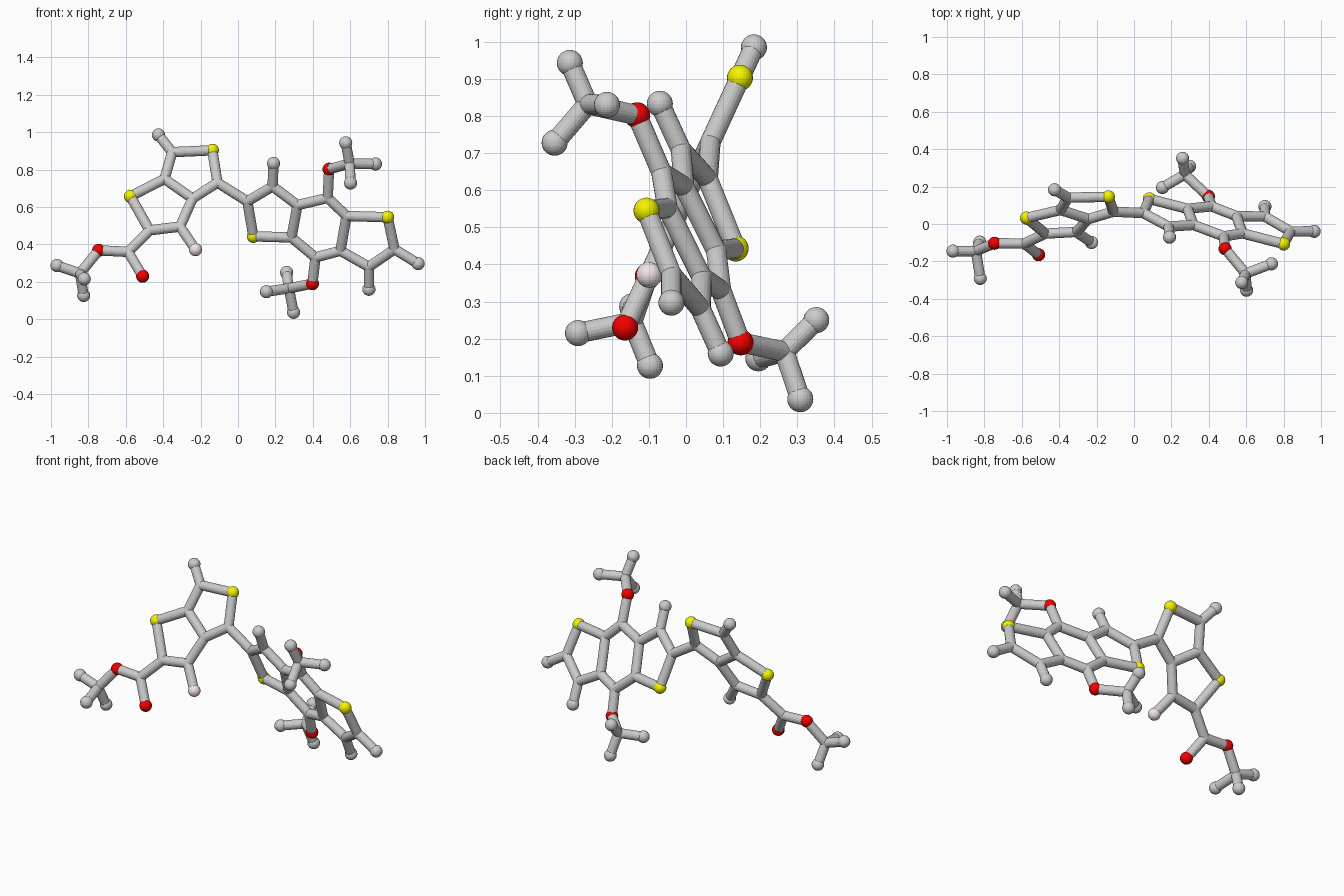
import bpy, bmesh
from mathutils import Vector

if "Cube" in bpy.data.objects:
    bpy.data.objects.remove(bpy.data.objects["Cube"])

BALL, BOND = 0.035, 0.0275


def left_plane(x, z):    # tilted plane of the left double ring
    return Vector((x, 0.46 * z - 0.27, z))


def right_plane(x, z):   # tilted plane of the right triple ring
    return Vector((x, 0.355 - 0.271 * x - 0.449 * z, z))


def material(name, col):
    m = bpy.data.materials.new(name)
    m.diffuse_color = col
    m.use_nodes = True
    m.node_tree.nodes["Principled BSDF"].inputs["Base Color"].default_value = m.diffuse_color
    return m


MATS = {'S': material("yellow", (0.9, 0.9, 0.0, 1)),
        'O': material("red", (0.9, 0.0, 0.0, 1)),
        'F': material("pale_pink", (0.9, 0.78, 0.8, 1))}

L, R, V = left_plane, right_plane, lambda *p: Vector(p)

# Atoms: name -> position; first letter is the kind (C joint, H end, S, O, F)
atoms = {
    # left double ring
    'H1': L(-.425, .985), 'C2': L(-.352, .893), 'S3': L(-.137, .903),
    'C4': L(-.11, .73), 'C5': L(-.243, .645), 'C6': L(-.393, .75),
    'S7': L(-.575, .657), 'C8': L(-.473, .475), 'C9': L(-.31, .495),
    'F10': L(-.227, .372),
    # ester arm
    'C11': L(-.588, .36), 'O12': L(-.51, .23), 'O13': V(-.745, -.103, .368),
    'C14': V(-.845, -.145, .245), 'H15': V(-.968, -.145, .287),
    'H16': V(-.822, -.291, .215), 'H17': V(-.825, -.097, .127),
    # right triple ring
    'C20': R(.05, .63), 'C21': R(.185, .71), 'C22': R(.318, .61),
    'C23': R(.286, .437), 'S24': R(.082, .443), 'H25': R(.19, .833),
    'C26': R(.48, .648), 'C27': R(.58, .552), 'C28': R(.548, .366),
    'C29': R(.414, .33), 'S30': R(.80, .545), 'C31': R(.837, .374),
    'C32': R(.70, .28), 'H33': R(.963, .297), 'H34': R(.70, .16),
    # upper methoxy group
    'O40': V(.487, -.132, .802), 'C41': V(.597, -.265, .832),
    'H42': V(.576, -.313, .943), 'H43': V(.735, -.213, .83),
    'H44': V(.602, -.354, .728),
    # lower methoxy group
    'O50': V(.398, .147, .19), 'C51': V(.272, .265, .165),
    'H52': V(.26, .351, .25), 'H53': V(.152, .195, .147),
    'H54': V(.297, .308, .037),
}

# Chains of bonded atoms
chains = {
    "left_ring_bonds": ["H1 C2 S3 C4 C5 C6 C2", "C6 S7 C8 C9 C5", "C9 F10"],
    "ester_arm_bonds": ["C8 C11 O12", "C11 O13 C14 H15", "H16 C14 H17"],
    "bridge_bond": ["C4 C20"],
    "right_ring_bonds": ["C20 C21 C22 C23 S24 C20", "C21 H25",
                         "C22 C26 C27 C28 C29 C23", "C27 S30 C31 C32 C28",
                         "C31 H33", "C32 H34"],
    "upper_methoxy_bonds": ["C26 O40 C41 H42", "H43 C41 H44"],
    "lower_methoxy_bonds": ["C29 O50 C51 H52", "H53 C51 H54"],
}


def finish(bm, name, mat=None):
    me = bpy.data.meshes.new(name)
    bm.to_mesh(me)
    bm.free()
    ob = bpy.data.objects.new(name, me)
    bpy.context.collection.objects.link(ob)
    if mat:
        me.materials.append(mat)


def add_ball(bm, pos, r):
    made = bmesh.ops.create_uvsphere(bm, u_segments=24, v_segments=16, radius=r)
    bmesh.ops.translate(bm, verts=made['verts'], vec=pos)


def add_bond(bm, a, b):
    d = b - a
    made = bmesh.ops.create_cone(bm, cap_ends=True, segments=20,
                                 radius1=BOND, radius2=BOND, depth=d.length)
    m = d.to_track_quat('Z', 'Y').to_matrix().to_4x4()
    m.translation = (a + b) / 2
    bmesh.ops.transform(bm, matrix=m, verts=made['verts'])


# Bond sticks
for name, runs in chains.items():
    bm = bmesh.new()
    for run in runs:
        keys = run.split()
        for a, b in zip(keys, keys[1:]):
            add_bond(bm, atoms[a], atoms[b])
    finish(bm, name)

# Atom balls, one object per kind
kinds = {'C': "stick_joints", 'H': "grey_end_balls", 'S': "yellow_balls",
         'O': "red_balls", 'F': "pink_ball"}
for kind, name in kinds.items():
    bm = bmesh.new()
    for key, pos in atoms.items():
        if key[0] == kind:
            add_ball(bm, pos, BOND if kind == 'C' else BALL)
    finish(bm, name, MATS.get(kind))
